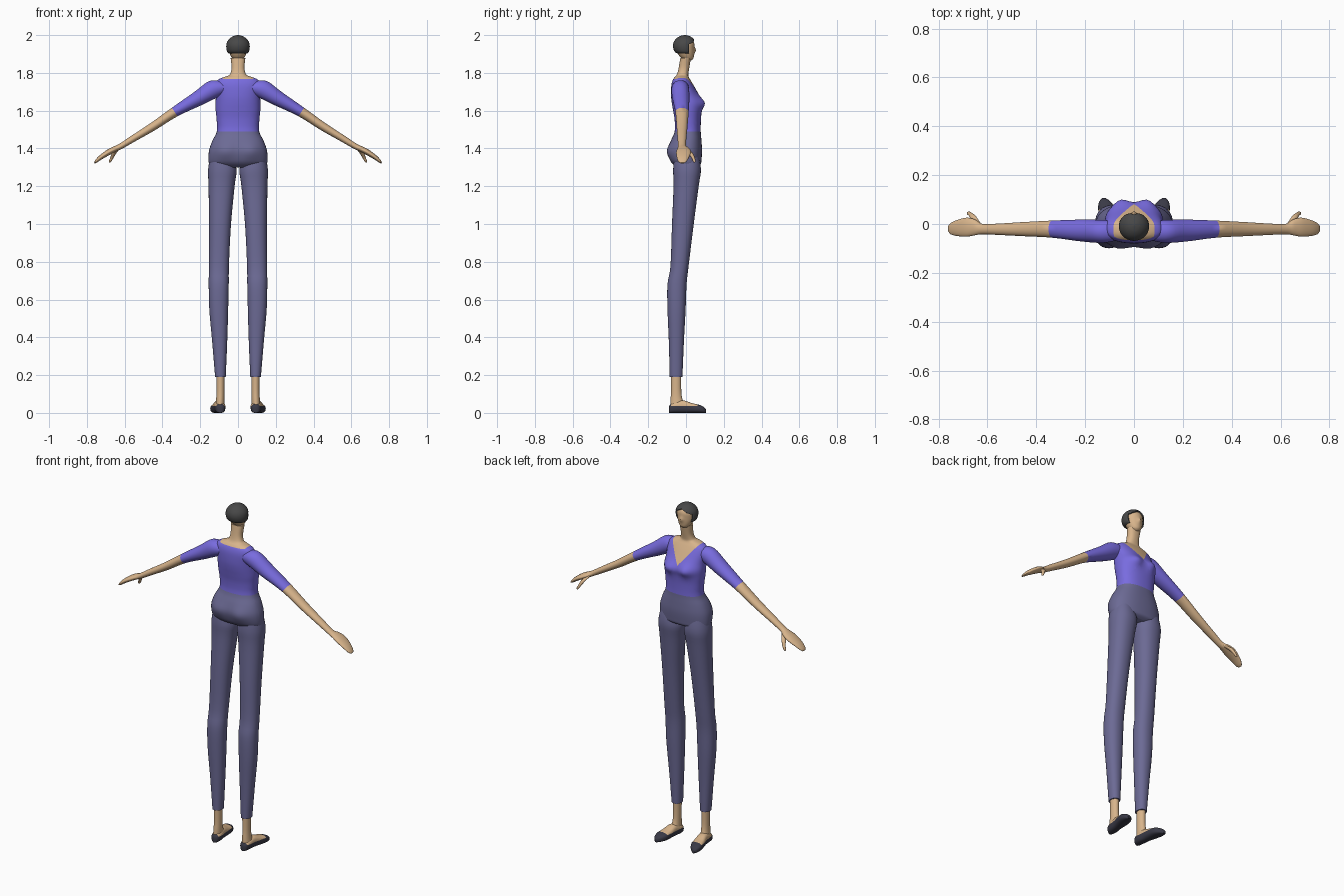
import bpy, bmesh, math
from mathutils import Vector

if "Cube" in bpy.data.objects:
    bpy.data.objects.remove(bpy.data.objects["Cube"])


def material(name, r, g, b):
    m = bpy.data.materials.new(name)
    m.diffuse_color = (r, g, b, 1)
    m.use_nodes = True
    m.node_tree.nodes["Principled BSDF"].inputs["Base Color"].default_value = m.diffuse_color
    return m


SKIN = material("skin", 0.69, 0.46, 0.26)
SHIRT = material("violet shirt", 0.19, 0.15, 0.74)
TROUSERS = material("slate trousers", 0.15, 0.145, 0.30)
HAIR = material("dark hair", 0.065, 0.065, 0.065)
SHOE = material("dark shoe", 0.042, 0.042, 0.062)
X, Y, Z = Vector((1, 0, 0)), Vector((0, 1, 0)), Vector((0, 0, 1))


def spline(rows, steps):
    """Catmull-Rom interpolation of rows of numbers."""
    out = []
    for i in range(len(rows) - 1):
        p0, p1 = rows[max(i - 1, 0)], rows[i]
        p2, p3 = rows[i + 1], rows[min(i + 2, len(rows) - 1)]
        for s in range(steps):
            t = s / steps
            out.append([0.5 * (2 * b + (c - a) * t + (2 * a - 5 * b + 4 * c - d) * t * t
                               + (3 * b - a - 3 * c + d) * t ** 3)
                        for a, b, c, d in zip(p0, p1, p2, p3)])
    out.append(list(rows[-1]))
    return out


def level(z, hw, back, front, cx=0.0):
    """Horizontal section: height, half width, back and front y."""
    return (cx, (back + front) / 2, z, hw, (front - back) / 2)


def loft(name, rows, mats, u=X, v=Y, power=2.0, steps=4, sides=32, warp=None,
         cuts=(), rule=None, remove=None, mirror=False, solid=0):
    bm = bmesh.new()
    rings = []
    for cx, cy, cz, a, b in spline(rows, steps):
        ring = []
        for k in range(sides):
            t = 2 * math.pi * k / sides
            c, s = math.cos(t), math.sin(t)
            p = (Vector((cx, cy, cz))
                 + u * a * math.copysign(abs(c) ** (2 / power), c)
                 + v * b * math.copysign(abs(s) ** (2 / power), s))
            ring.append(bm.verts.new(warp(p) if warp else p))
        rings.append(ring)
    for r0, r1 in zip(rings, rings[1:]):
        for k in range(sides):
            j = (k + 1) % sides
            bm.faces.new((r0[k], r0[j], r1[j], r1[k]))
    bm.faces.new(rings[0][::-1])
    bm.faces.new(rings[-1])
    for co, no in cuts:
        bmesh.ops.bisect_plane(bm, geom=bm.verts[:] + bm.edges[:] + bm.faces[:],
                               plane_co=co, plane_no=no)
    bmesh.ops.recalc_face_normals(bm, faces=bm.faces[:])
    if remove:
        gone = [f for f in bm.faces if remove(f.calc_center_median())]
        bmesh.ops.delete(bm, geom=gone, context='FACES')
    for f in bm.faces:
        if rule:
            f.material_index = rule(f.calc_center_median())
    me = bpy.data.meshes.new(name)
    bm.to_mesh(me)
    bm.free()
    ob = bpy.data.objects.new(name, me)
    bpy.context.collection.objects.link(ob)
    for m in mats:
        me.materials.append(m)
    bpy.ops.object.select_all(action='DESELECT')
    ob.select_set(True)
    bpy.context.view_layer.objects.active = ob
    bpy.ops.object.shade_smooth_by_angle(angle=math.radians(40))
    if solid:
        mod = ob.modifiers.new("thickness", 'SOLIDIFY')
        mod.thickness, mod.offset = solid, -1
    if mirror:
        ob.modifiers.new("mirror", 'MIRROR').use_mirror_merge = False
    return ob


# torso with hips, shirt, neckline and neck
def body_warp(p):
    def bump(z0, x0, sz, sx):
        return math.exp(-((p.z - z0) / sz) ** 2 - ((abs(p.x) - x0) / sx) ** 2)
    if p.y > 0.02:
        p.y += 0.018 * bump(1.64, 0.055, 0.035, 0.035)
    elif p.y < -0.02:
        p.y -= 0.014 * bump(1.385, 0.07, 0.045, 0.05)
    return p


def body_rule(c):
    if c.z < 1.49:
        return 0
    neckline = 1.66 + 1.35 * abs(c.x)
    if c.z > 1.783 or (c.z > neckline and (c.y > -0.02 or c.z > 1.768)):
        return 2
    return 1


loft("torso", [
    level(1.300, .125, -.045, .055), level(1.315, .150, -.068, .077),
    level(1.34, .156, -.084, .082), level(1.39, .153, -.092, .085),
    level(1.44, .136, -.080, .082), level(1.49, .112, -.060, .078),
    level(1.55, .113, -.060, .079), level(1.60, .118, -.068, .083),
    level(1.64, .119, -.075, .087), level(1.68, .117, -.079, .070),
    level(1.73, .120, -.078, .043), level(1.76, .110, -.071, .025),
    level(1.776, .080, -.061, .015), level(1.786, .050, -.052, .012),
    level(1.80, .039, -.045, .013), level(1.83, .034, -.038, .018),
    level(1.88, .039, -.030, .026)],
    [TROUSERS, SHIRT, SKIN], power=2.35, sides=48, warp=body_warp,
    cuts=[((0, 0, 1.49), Z), ((0, 0, 1.768), Z), ((0, 0, 1.783), Z), ((0, -.02, 0), Y),
          ((0, 0, 1.66), (1.35, 0, -1)), ((0, 0, 1.66), (-1.35, 0, -1))],
    rule=body_rule)

# trouser legs
loft("trouser_leg", [
    level(1.37, .055, -.060, .065, .088), level(1.29, .075, -.068, .079, .083),
    level(1.20, .069, -.066, .067, .087), level(1.00, .058, -.074, .041, .095),
    level(.78, .053, -.082, .014, .101), level(.68, .053, -.098, .003, .102),
    level(.55, .050, -.098, -.002, .102), level(.38, .040, -.091, -.011, .097),
    level(.19, .028, -.086, -.019, .093)], [TROUSERS], power=2.2, mirror=True)

# bare ankles
loft("ankle", [
    level(.22, .022, -.080, -.025, .093), level(.12, .021, -.079, -.025, .093),
    level(.07, .022, -.082, -.018, .094), level(.03, .025, -.084, .0, .096)],
    [SKIN], mirror=True)


# feet with low slip-on shoes
def section(x, y, hw, h):
    return (x, y, h / 2, hw, h / 2)


loft("foot", [
    section(.094, -.091, .010, .032), section(.094, -.082, .022, .046),
    section(.095, -.055, .028, .058), section(.100, -.015, .028, .066),
    section(.107, .030, .033, .052), section(.113, .065, .034, .044),
    section(.119, .092, .023, .033), section(.123, .106, .007, .018)],
    [SHOE, SKIN], v=Z, power=2.7, mirror=True,
    cuts=[((0, 0, .036), Z), ((0, .06, 0), Y), ((0, -.08, 0), Y)],
    rule=lambda c: 1 if c.z > .036 and -.08 < c.y < .06 else 0)

# arms with sleeves and mitten-like hands
ARM_UP = Vector((.56, 0, .83))


def arm(x, z, thick, back, front):
    return (x, (back + front) / 2, z, thick, (front - back) / 2)


loft("arm", [
    arm(.065, 1.728, .036, -.065, .010), arm(.125, 1.716, .049, -.077, .016),
    arm(.21, 1.665, .040, -.072, .018), arm(.335, 1.593, .027, -.056, .014),
    arm(.45, 1.516, .022, -.050, .008), arm(.55, 1.455, .018, -.045, .002),
    arm(.62, 1.412, .015, -.042, .000), arm(.65, 1.398, .015, -.046, .018),
    arm(.685, 1.380, .015, -.052, .026), arm(.725, 1.354, .012, -.049, .016),
    arm(.750, 1.333, .008, -.042, .004), arm(.760, 1.323, .003, -.030, -.008)],
    [SHIRT, SKIN], u=ARM_UP, cuts=[((.335, 0, 1.593), (.83, 0, -.56))],
    rule=lambda c: 0 if (c.x - .335) * .83 - (c.z - 1.593) * .56 < 0 else 1,
    mirror=True)

# thumbs
loft("thumb", [
    (.635, -.005, 1.400, .010, .012), (.655, .022, 1.376, .012, .013),
    (.668, .038, 1.350, .009, .009), (.677, .044, 1.332, .007, .007),
    (.680, .045, 1.325, .002, .002)], [SKIN], sides=16, mirror=True)


# head with a slight nose
def face_warp(p):
    if p.y > 0.02:
        p.y += .009 * math.exp(-((p.z - 1.92) / .014) ** 2 - (p.x / .011) ** 2)
    return p


loft("head", [
    level(1.864, .014, -.005, .024), level(1.875, .029, -.022, .038),
    level(1.90, .043, -.042, .043), level(1.93, .050, -.052, .044),
    level(1.96, .049, -.052, .043), level(1.985, .030, -.035, .028)],
    [SKIN], warp=face_warp, sides=40)


# short hair, opened around the face below a centre parting
def in_face(c):
    return c.y > .016 and c.z + .55 * abs(c.x) < 1.982


loft("hair", [
    level(1.902, .046, -.045, .036), level(1.910, .056, -.058, .046),
    level(1.925, .061, -.066, .050), level(1.945, .062, -.069, .051),
    level(1.965, .057, -.064, .049), level(1.983, .043, -.050, .038),
    level(1.995, .024, -.031, .018), level(2.0, .004, -.010, -.002)],
    [HAIR], sides=40, solid=.010, remove=in_face,
    cuts=[((0, .016, 0), Y), ((0, 0, 1.982), (.55, 0, 1)), ((0, 0, 1.982), (-.55, 0, 1))])
